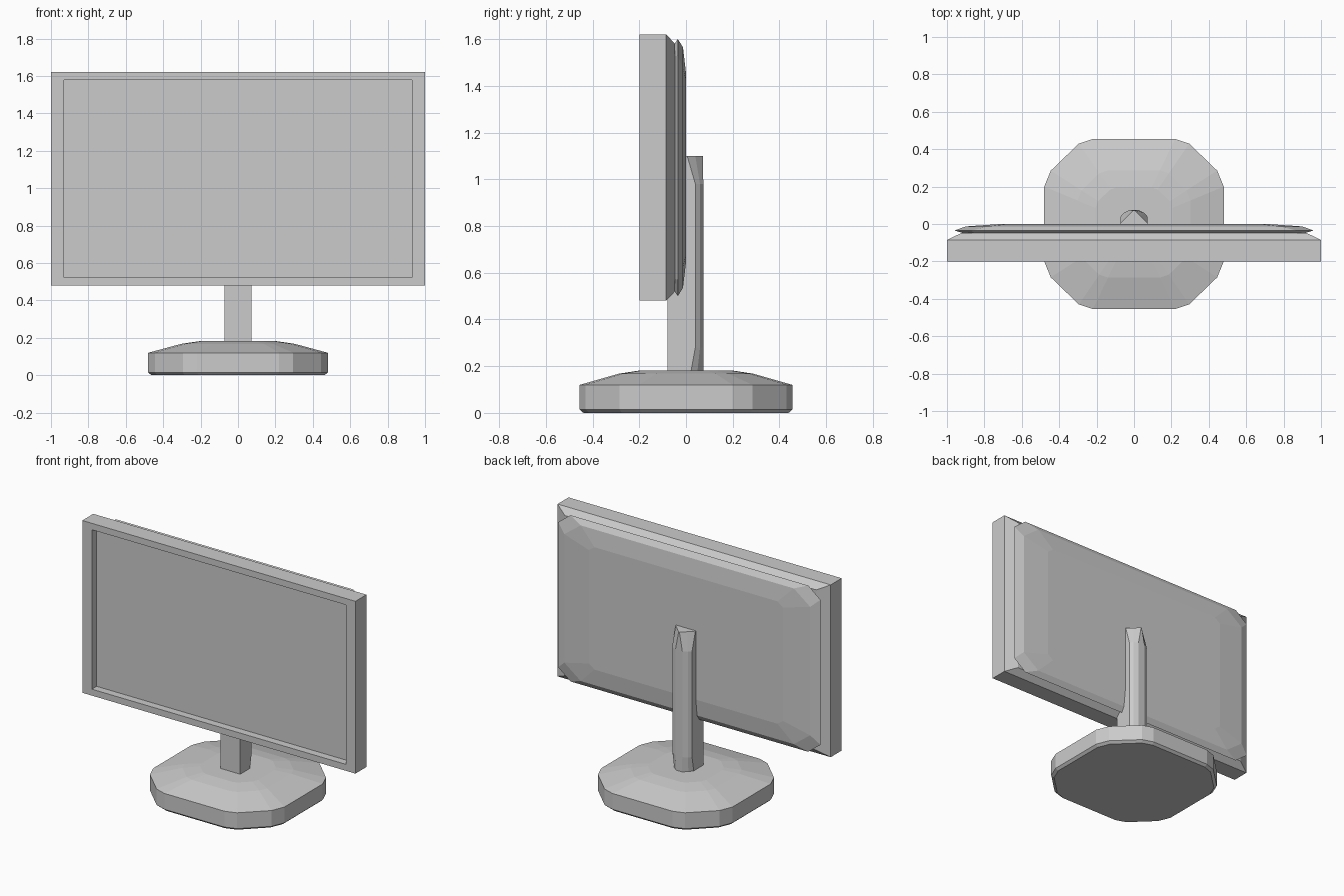
import bpy
import bmesh

if "Cube" in bpy.data.objects:
    bpy.data.objects.remove(bpy.data.objects["Cube"])


def loft(name, rings):
    """Skin a list of equal-length point rings and cap both ends."""
    bm = bmesh.new()
    loops = [[bm.verts.new(p) for p in ring] for ring in rings]
    n = len(loops[0])
    for a, b in zip(loops, loops[1:]):
        for i in range(n):
            j = (i + 1) % n
            bm.faces.new((a[i], a[j], b[j], b[i]))
    bm.faces.new(loops[0][::-1])
    bm.faces.new(loops[-1])
    bmesh.ops.remove_doubles(bm, verts=bm.verts, dist=0.0005)
    bmesh.ops.recalc_face_normals(bm, faces=bm.faces)
    mesh = bpy.data.meshes.new(name)
    bm.to_mesh(mesh)
    bm.free()
    obj = bpy.data.objects.new(name, mesh)
    bpy.context.collection.objects.link(obj)
    return obj


def four_way(corner):
    """Mirror one corner's points (running from +v side to +u side) into a closed outline."""
    back = corner[::-1]
    return (corner + [(u, -v) for u, v in back]
            + [(-u, -v) for u, v in corner] + [(-u, v) for u, v in back])


SCREEN_Z = 1.05


def upright(outline, y):
    return [(u, y, SCREEN_Z + v) for u, v in outline]


# Screen frame: recessed panel in front, tapered rim behind
loft("screen_frame", [upright(four_way([(hx, hz)]), y) for hx, hz, y in (
    (0.93, 0.5275, -0.15), (0.93, 0.5275, -0.20), (1.0, 0.57, -0.20),
    (1.0, 0.57, -0.085), (0.92, 0.53, -0.047))])

# Back shell: pillow shape with clipped corners
loft("back_shell", [upright(four_way([(hx - cx, hz), (hx, hz - cz)]), y)
                    for hx, hz, cx, cz, y in (
    (0.90, 0.525, 0.05, 0.05, -0.052), (0.96, 0.55, 0.09, 0.07, -0.035),
    (0.90, 0.515, 0.12, 0.09, -0.013), (0.71, 0.405, 0.04, 0.03, 0.0))])


# Neck: square front, rounded back that pinches to a point at the top
def neck_ring(z, side_y, mid, tip):
    half = [(0.072, -0.08), (0.072, side_y), mid, tip]
    pts = half + [(-x, y) for x, y in half[::-1]]
    return [(x, y, z) for x, y in pts]


loft("neck", [
    neck_ring(0.17, 0.02, (0.052, 0.048), (0.02, 0.074)),
    neck_ring(0.28, 0.04, (0.055, 0.060), (0.025, 0.074)),
    neck_ring(0.98, 0.04, (0.055, 0.060), (0.025, 0.074)),
    neck_ring(1.10, 0.005, (0.036, 0.040), (0.003, 0.073))])

# Base: rounded octagonal slab with a domed top
base_outline = four_way([(0.22, 0.455), (0.295, 0.43), (0.445, 0.285), (0.48, 0.2)])
loft("base", [[(x * s, y * s, z) for x, y in base_outline] for s, z in (
    (0.965, 0.0), (1.0, 0.015), (1.0, 0.12), (0.63, 0.168), (0.43, 0.182))])
